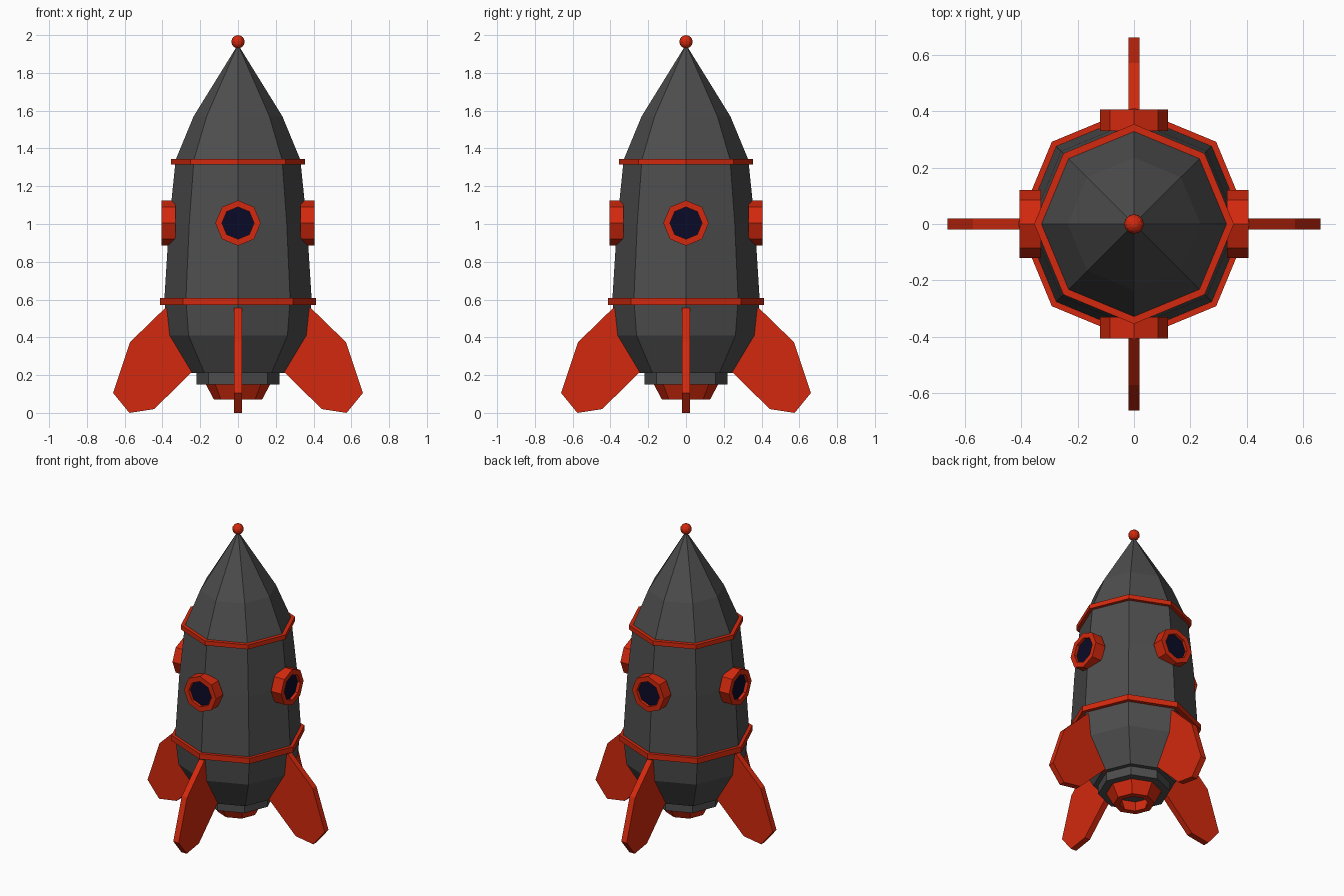
import bpy, bmesh
from math import pi, cos, sin
from mathutils import Matrix

if "Cube" in bpy.data.objects:
    bpy.data.objects.remove(bpy.data.objects["Cube"])


def material(name, color):
    m = bpy.data.materials.new(name)
    m.diffuse_color = (*color, 1)
    m.use_nodes = True
    m.node_tree.nodes["Principled BSDF"].inputs["Base Color"].default_value = m.diffuse_color
    return m


RED = material("red", (0.65, 0.022, 0.004))
DARK = material("dark_grey", (0.075, 0.075, 0.075))
NAVY = material("navy", (0.003, 0.003, 0.02))


def finish(name, bm, mat, matrix=Matrix()):
    bmesh.ops.recalc_face_normals(bm, faces=bm.faces)
    me = bpy.data.meshes.new(name)
    bm.to_mesh(me)
    bm.free()
    me.materials.append(mat)
    ob = bpy.data.objects.new(name, me)
    ob.matrix_world = matrix
    bpy.context.collection.objects.link(ob)
    return ob


def lathe(name, profile, mat, closed=False, matrix=Matrix(), n=8):
    """Spin (radius, z) points into an n-sided solid; closed joins last to first."""
    bm = bmesh.new()
    rings = []
    for r, z in profile:
        if r == 0:
            rings.append([bm.verts.new((0, 0, z))] * n)
        else:
            rings.append([bm.verts.new((r * cos(2 * pi * i / n), r * sin(2 * pi * i / n), z))
                          for i in range(n)])
    pairs = list(zip(rings, rings[1:]))
    if closed:
        pairs.append((rings[-1], rings[0]))
    for a, b in pairs:
        for i in range(n):
            j = (i + 1) % n
            bm.faces.new(list(dict.fromkeys((a[i], a[j], b[j], b[i]))))
    return finish(name, bm, mat, matrix)


# Hull with stepped skirt
lathe("hull", [(0, 0.15), (0.22, 0.15), (0.22, 0.21), (0.25, 0.21), (0.37, 0.41),
               (0.39, 0.6), (0.365, 1.0), (0.33, 1.34), (0.235, 1.57), (0, 1.95)], DARK)

# Trim bands
lathe("lower_band", [(0.37, 0.57), (0.412, 0.57), (0.412, 0.607), (0.37, 0.607)], RED, True)
lathe("upper_band", [(0.32, 1.315), (0.354, 1.315), (0.354, 1.345), (0.32, 1.345)], RED, True)

# Open exhaust nozzle
lathe("nozzle", [(0.17, 0.16), (0.17, 0.15), (0.127, 0.07), (0.088, 0.07), (0.12, 0.16)], RED, True)

# Nose ball
bm = bmesh.new()
bmesh.ops.create_uvsphere(bm, u_segments=12, v_segments=8, radius=0.035)
finish("nose_ball", bm, RED, Matrix.Translation((0, 0, 1.965)))

# Fin outline in the radial plane
FIN = [(0.22, 0.21), (0.25, 0.21), (0.444, 0.02), (0.575, 0.0), (0.661, 0.105),
       (0.571, 0.375), (0.386, 0.555), (0.34, 0.555)]

for k, side in enumerate(("right", "back", "left", "front")):
    turn = Matrix.Rotation(k * pi / 2, 4, 'Z')

    # Fin
    bm = bmesh.new()
    face = bm.faces.new([bm.verts.new((x, -0.02, z)) for x, z in FIN])
    ext = bmesh.ops.extrude_face_region(bm, geom=[face])
    bmesh.ops.translate(bm, vec=(0, 0.04, 0),
                        verts=[v for v in ext["geom"] if isinstance(v, bmesh.types.BMVert)])
    finish(side + "_fin", bm, RED, turn)

    # Porthole frame and recessed glass, axis pointing outwards
    place = turn @ Matrix.Translation((0, 0, 1.005)) @ Matrix.Rotation(pi / 2, 4, 'Y')
    lathe(side + "_porthole_frame", [(0.12, 0.33), (0.12, 0.405), (0.085, 0.405), (0.085, 0.33)],
          RED, True, place)
    lathe(side + "_porthole_glass", [(0, 0.34), (0.09, 0.34), (0.09, 0.385), (0, 0.385)],
          NAVY, False, place)
